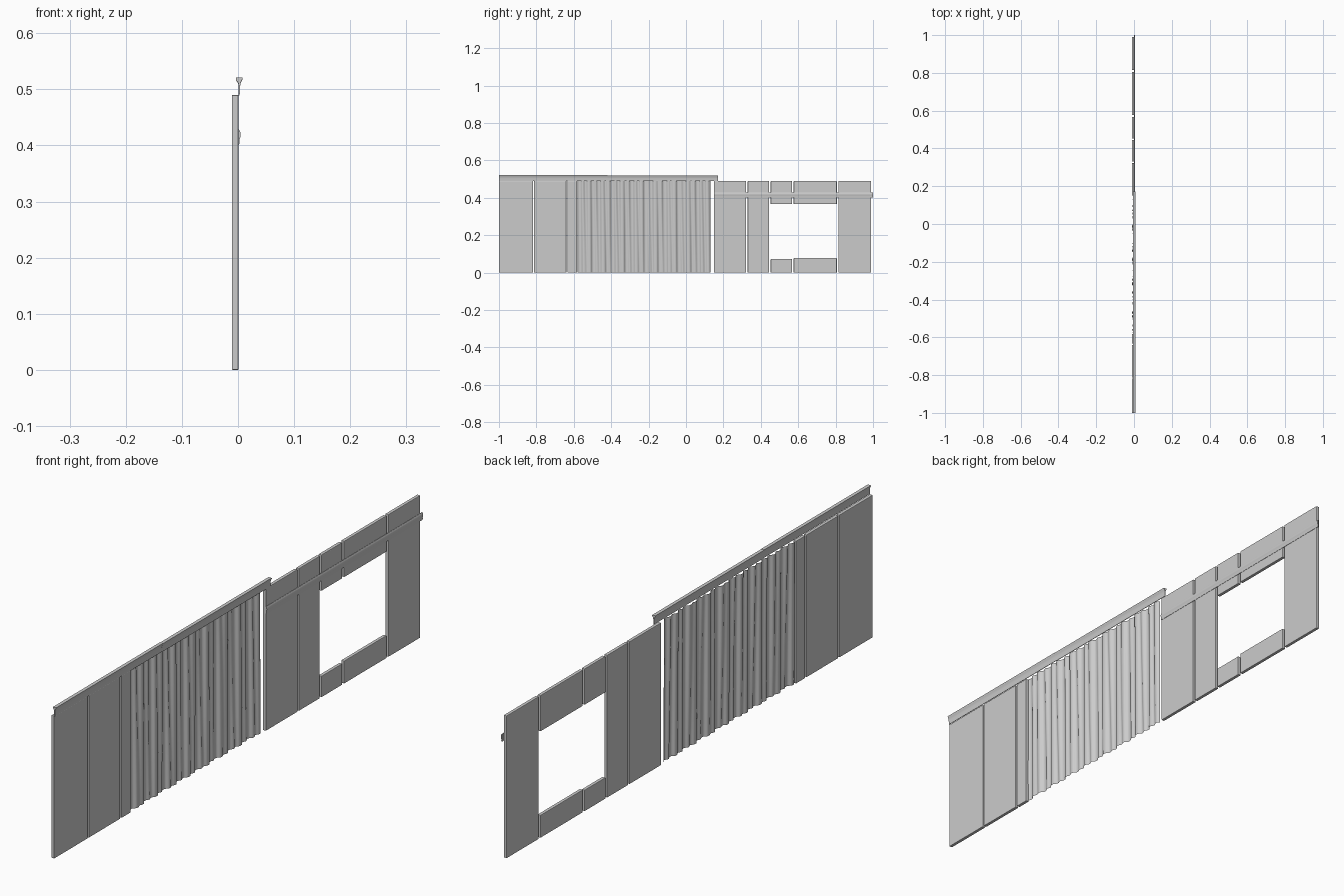
import bpy, bmesh, math, random

if "Cube" in bpy.data.objects:
    bpy.data.objects.remove(bpy.data.objects["Cube"])

random.seed(4)


def make_object(name, verts, faces, smooth=True):
    mesh = bpy.data.meshes.new(name)
    mesh.from_pydata(verts, [], faces)
    bm = bmesh.new()
    bm.from_mesh(mesh)
    bmesh.ops.recalc_face_normals(bm, faces=bm.faces)
    bm.to_mesh(mesh)
    bm.free()
    obj = bpy.data.objects.new(name, mesh)
    bpy.context.collection.objects.link(obj)
    if smooth:
        bpy.context.view_layer.objects.active = obj
        obj.select_set(True)
        bpy.ops.object.shade_smooth_by_angle(angle=math.radians(40))
        obj.select_set(False)
    return obj


def panel(name, y0, y1, z0, z1, x0=-0.011, x1=0.001):
    """Thin wall board with softened edges."""
    verts = [(x, y, z) for x in (x0, x1) for y in (y0, y1) for z in (z0, z1)]
    faces = [(0, 1, 3, 2), (4, 6, 7, 5), (0, 4, 5, 1),
             (2, 3, 7, 6), (0, 2, 6, 4), (1, 5, 7, 3)]
    obj = make_object(name, verts, faces, False)
    bevel = obj.modifiers.new("edge", 'BEVEL')
    bevel.width = 0.002
    bevel.segments = 2
    return obj


def moulding(name, profile, y0, y1):
    """Closed x-z profile swept along y."""
    n = len(profile)
    verts = [(x, y, z) for y in (y0, y1) for x, z in profile]
    faces = [(i, (i + 1) % n, n + (i + 1) % n, n + i) for i in range(n)]
    faces += [tuple(range(n)), tuple(range(n, 2 * n))]
    return make_object(name, verts, faces)


# Full-height boards
TOP = 0.49
for i, (a, b) in enumerate([(-1.0, -0.818), (-0.812, -0.64), (-0.633, -0.583),
                            (0.15, 0.322), (0.33, 0.444), (0.816, 0.99)]):
    panel(f"wall_board_{i + 1}", a, b, 0.0, TOP)

# Boards above and below the window opening
for i, (a, b, sill, head) in enumerate([(0.453, 0.566, 0.073, 0.366),
                                        (0.576, 0.806, 0.078, 0.366)]):
    panel(f"window_sill_board_{i + 1}", a, b, 0.0, sill)
    panel(f"window_head_board_{i + 1}", a, b, head, TOP)

# Hanging curtain: one thin sheet with irregular tapering folds
Y0, Y1, NY, NZ = -0.58, 0.131, 220, 14
waves = [(random.uniform(45, 190), random.uniform(0, 6.3),
          random.uniform(-2.2, 2.2)) for _ in range(6)]
verts = []
for j in range(NZ + 1):
    t = j / NZ
    for i in range(NY + 1):
        y = Y0 + (Y1 - Y0) * i / NY
        s = sum(math.sin(f * y + p + d * t) for f, p, d in waves) / 2.2
        verts.append((-0.005 + 0.006 * math.tanh(s), y, 0.002 + t * (TOP - 0.002)))
w = NY + 1
faces = [(j * w + i, j * w + i + 1, (j + 1) * w + i + 1, (j + 1) * w + i)
         for j in range(NZ) for i in range(NY)]
make_object("curtain", verts, faces)

# Crown moulding, in two lengths, flaring at the top
crown = [(0.001, 0.490), (0.003, 0.490), (0.0035, 0.505), (0.005, 0.513),
         (0.008, 0.518), (0.008, 0.521), (-0.004, 0.521), (-0.004, 0.518),
         (0.001, 0.510)]
moulding("crown_moulding_1", crown, -1.0, -0.42)
moulding("crown_moulding_2", [(x, z - 0.001) for x, z in crown], -0.42, 0.172)

# Picture rail across the window side
rail = [(0.0, 0.402), (0.002, 0.402), (0.003, 0.406), (0.0025, 0.410),
        (0.004, 0.414), (0.0045, 0.419), (0.004, 0.424), (0.002, 0.428),
        (0.0, 0.428)]
moulding("picture_rail", rail, 0.15, 1.0)
